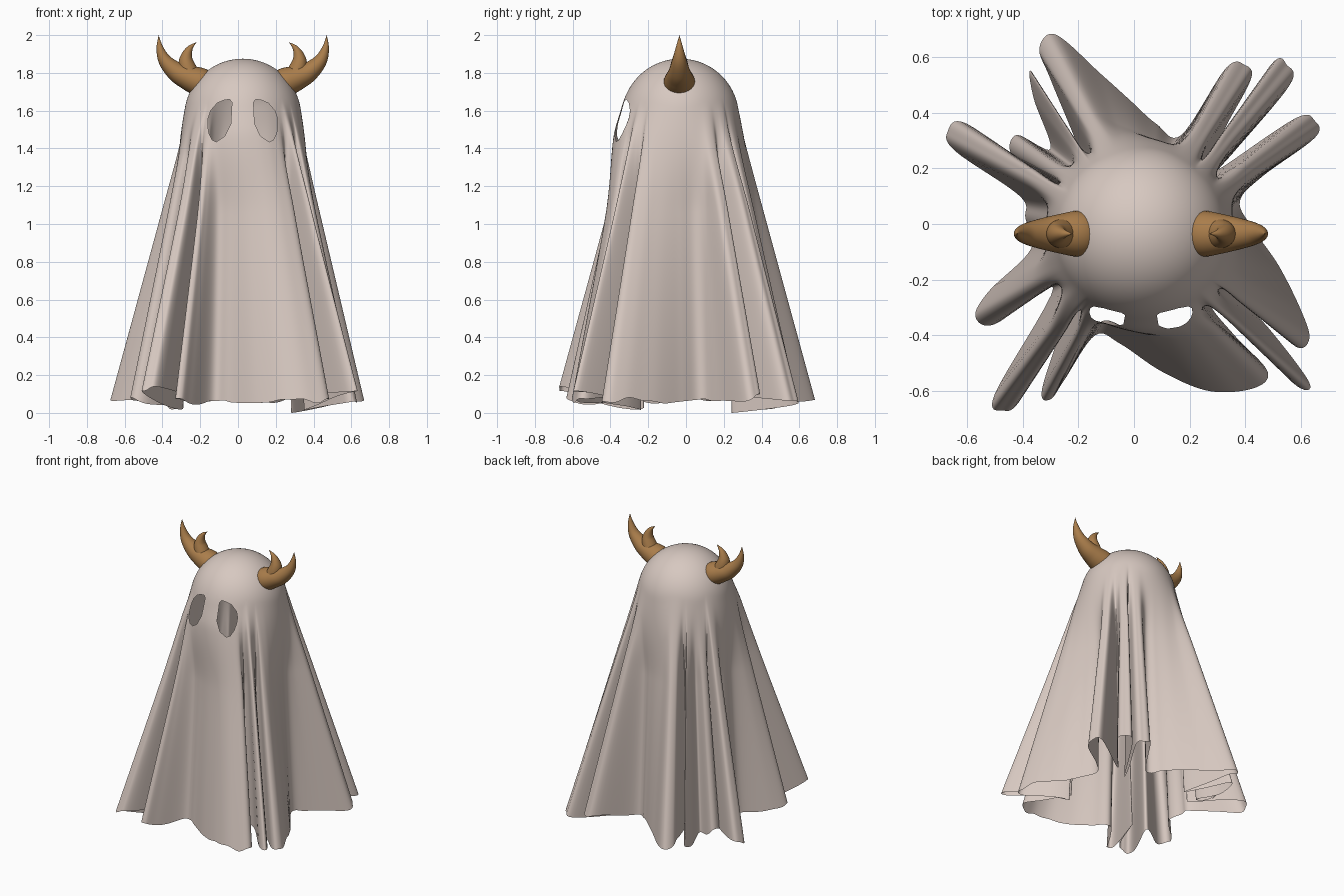
import bpy, bmesh, math
from mathutils import Vector

if "Cube" in bpy.data.objects:
    bpy.data.objects.remove(bpy.data.objects["Cube"])

CX, CY = 0.025, -0.03          # axis of the head
EQ, RAD = 1.565, 0.31          # dome equator height and radius


def material(name, col):
    m = bpy.data.materials.new(name)
    m.diffuse_color = (*col, 1)
    m.use_nodes = True
    m.node_tree.nodes["Principled BSDF"].inputs["Base Color"].default_value = m.diffuse_color
    return m


CLOTH = material("pale cloth", (0.68, 0.58, 0.53))
HORN = material("brown horn", (0.40, 0.205, 0.07))


def spline(pts, n, closed=False):
    """Catmull-Rom through points of any dimension."""
    out, k = [], len(pts)
    get = (lambda i: pts[i % k]) if closed else (lambda i: pts[min(max(i, 0), k - 1)])
    for i in range(k if closed else k - 1):
        a, b, c, d = (get(i + o) for o in (-1, 0, 1, 2))
        for s in range(n):
            t = s / n
            out.append([0.5 * (2 * q + (r - p) * t + (2 * p - 5 * q + 4 * r - u) * t * t
                               + (3 * q - p - 3 * r + u) * t ** 3)
                        for p, q, r, u in zip(a, b, c, d)])
    if not closed:
        out.append(list(pts[-1]))
    return out


def blur(vals, w):
    n = len(vals)
    return [sum(vals[(i + o) % n] for o in range(-w, w + 1)) / (2 * w + 1) for i in range(n)]


def make_object(name, bm, mat):
    me = bpy.data.meshes.new(name)
    bm.to_mesh(me)
    bm.free()
    me.materials.append(mat)
    ob = bpy.data.objects.new(name, me)
    bpy.context.collection.objects.link(ob)
    return ob


# ---- sheet: plan of the hem, counter-clockwise from the front ----
hem_plan = [
    (-.05, -.43), (.10, -.53), (.27, -.60), (.43, -.59), (.48, -.53), (.37, -.41),
    (.28, -.30), (.37, -.34), (.57, -.57), (.63, -.57), (.48, -.37), (.35, -.24),
    (.44, -.30), (.58, -.44), (.63, -.41), (.60, -.31), (.52, -.15), (.43, -.02),
    (.38, .08), (.46, .17), (.65, .31), (.65, .37), (.58, .38), (.31, .20),
    (.36, .26), (.56, .50), (.55, .57), (.49, .57), (.29, .25), (.33, .35), (.42, .52),
    (.40, .57), (.33, .56), (.17, .32), (.08, .36), (-.02, .45), (-.12, .54),
    (-.28, .68), (-.34, .63), (-.30, .52), (-.20, .27), (-.28, .38), (-.37, .55),
    (-.36, .45), (-.30, .27), (-.42, .32), (-.44, .25), (-.32, .16), (-.60, .36),
    (-.67, .33), (-.64, .26), (-.41, .10), (-.39, .02), (-.37, -.09), (-.52, -.24),
    (-.57, -.33), (-.50, -.36), (-.29, -.23), (-.50, -.61), (-.47, -.67), (-.40, -.62),
    (-.24, -.30), (-.33, -.59), (-.30, -.63), (-.25, -.56), (-.14, -.40)]
hem = spline(hem_plan, 8, True)
N = len(hem)

# matching directions on the dome: hem angles made monotone, then smoothed
ang, prev = [], None
for x, y in hem + hem[:1]:
    a = math.atan2(y - CY, x - CX)
    if prev is not None:
        a = prev + (a - prev + math.pi) % (2 * math.pi) - math.pi
    ang.append(a)
    prev = a
top = [ang[0]]
for a in ang[1:]:
    top.append(max(top[-1], a))
inc = [v + 0.002 for v in blur([top[i + 1] - top[i] for i in range(N)], 12)]
scale = 2 * math.pi / sum(inc)
theta = [ang[0]]
for v in inc[:-1]:
    theta.append(theta[-1] + v * scale)

# soft envelope of the hem: wide tents that the upper folds follow
hem_r = [math.hypot(x - CX, y - CY) for x, y in hem]
wide_r = [max(hem_r[(i + o) % N] for o in range(-12, 13)) for i in range(N)]
soft_r = blur(blur([0.65 * a + 0.35 * b for a, b in zip(wide_r, hem_r)], 10), 8)
lean = [max(0.02, math.atan2(r - 0.29, EQ)) for r in soft_r]

# hem height: level on the four sides, wavy at the four gathered corners
hem_z = []
for r, a in zip(hem_r, theta):
    corner = math.sin(2 * a) ** 2
    hem_z.append(0.04 + corner * (0.035 * math.sin(13 * a) + 0.09 * (r - 0.5)
                                  + 0.012 * math.sin(41 * a)) + 0.01 * math.sin(5 * a))
low = min(hem_z)
hem_z = [z - low for z in hem_z]

DOME, SKIRT = 20, 64
bm = bmesh.new()
pole = bm.verts.new((CX, CY, EQ + RAD))
rings = []
for k in range(1, DOME + SKIRT + 1):
    ring = []
    for j in range(N):
        # the cloth leaves the dome along its tangent
        p_end = math.pi / 2 - lean[j]
        p = p_end * min(1, k / DOME)
        r, z, w, soft = RAD * math.sin(p), EQ + RAD * math.cos(p), 0, 0
        if k > DOME:
            w = (k - DOME) / SKIRT
            z += (hem_z[j] - z) * w
            soft = max(0, 1 - w / 0.36)
            soft = soft * soft * (3 - 2 * soft)
        # brow bulge around the eyes
        front = max(0, -math.sin(theta[j])) ** 2
        spread = 0.13 if z > 1.46 else 0.3
        r += 0.024 * front * math.exp(-((z - 1.46) / spread) ** 2)
        c, s = math.cos(theta[j]), math.sin(theta[j])
        hx = hem[j][0] + (CX + soft_r[j] * c - hem[j][0]) * soft
        hy = hem[j][1] + (CY + soft_r[j] * s - hem[j][1]) * soft
        x, y = CX + r * c, CY + r * s
        ring.append(bm.verts.new((x + (hx - x) * w, y + (hy - y) * w, z)))
    rings.append(ring)
for j in range(N):
    i = (j + 1) % N
    bm.faces.new((pole, rings[0][j], rings[0][i]))
    for a, b in zip(rings, rings[1:]):
        bm.faces.new((a[j], b[j], b[i], a[i]))

# ---- eye holes: cut the front of the sheet along a convex outline ----
eye = [(-.032, 1.645), (-.045, 1.66), (-.075, 1.655), (-.11, 1.64), (-.145, 1.60), (-.158, 1.56),
       (-.16, 1.52), (-.154, 1.48), (-.137, 1.445), (-.115, 1.435), (-.07, 1.465), (-.038, 1.53)]
for outline in (eye, [(2 * CX - x, z) for x, z in reversed(eye)]):
    mx = sum(p[0] for p in outline) / len(outline)
    edges = []
    for i, (x, z) in enumerate(outline):
        x2, z2 = outline[(i + 1) % len(outline)]
        edges.append((Vector((x, 0, z)), Vector((z2 - z, 0, x - x2)).normalized()))

    def near(f):
        c = f.calc_center_median()
        return c.y < -0.1 and abs(c.x - mx) < 0.1 and 1.40 < c.z < 1.70

    for co, no in edges:
        fs = [f for f in bm.faces if near(f)]
        geom = set(fs)
        for f in fs:
            geom.update(f.edges)
            geom.update(f.verts)
        bmesh.ops.bisect_plane(bm, geom=list(geom), dist=1e-6, plane_co=co, plane_no=no)
    inside = [f for f in bm.faces if near(f)
              and all((f.calc_center_median() - co).dot(no) < 0 for co, no in edges)]
    bmesh.ops.delete(bm, geom=inside, context='FACES')
for f in bm.faces:
    f.smooth = True
make_object("sheet", bm, CLOTH)


# ---- horns: tapered tubes along (offset from axis, height, radius) ----
def horn(name, path, side, segs=28):
    pts = spline(path, 8)
    bm = bmesh.new()
    rings = []
    for i, (u, z, r) in enumerate(pts):
        a, b = pts[max(i - 1, 0)], pts[min(i + 1, len(pts) - 1)]
        t = Vector((b[0] - a[0], b[1] - a[1])).normalized()
        r = max(r, 0.0008)
        rings.append([bm.verts.new((CX + side * (u - t.y * r * math.cos(q)),
                                    -0.035 + r * 1.08 * math.sin(q),
                                    z + t.x * r * math.cos(q)))
                      for q in (2 * math.pi * k / segs for k in range(segs))])
    for a, b in zip(rings, rings[1:]):
        for k in range(segs):
            n = (k + 1) % segs
            bm.faces.new((a[k], a[n], b[n], b[k]))
    bm.faces.new(rings[0])
    bm.faces.new(rings[-1])
    bmesh.ops.recalc_face_normals(bm, faces=bm.faces)
    ob = make_object(name, bm, HORN)
    bpy.ops.object.select_all(action='DESELECT')
    ob.select_set(True)
    bpy.context.view_layer.objects.active = ob
    bpy.ops.object.shade_smooth_by_angle(angle=math.radians(40))


main_path = [(.196, 1.738, .06), (.205, 1.742, .073), (.235, 1.754, .076), (.29, 1.775, .066), (.35, 1.805, .053),
             (.41, 1.863, .036), (.438, 1.93, .019), (.445, 2.0, 0)]
prong_path = [(.275, 1.775, .055), (.298, 1.845, .043), (.297, 1.89, .03),
              (.278, 1.932, .015), (.245, 1.962, 0)]
for label, side in (("left", -1), ("right", 1)):
    horn(label + "_horn", main_path, side)
    horn(label + "_horn_prong", prong_path, side)
